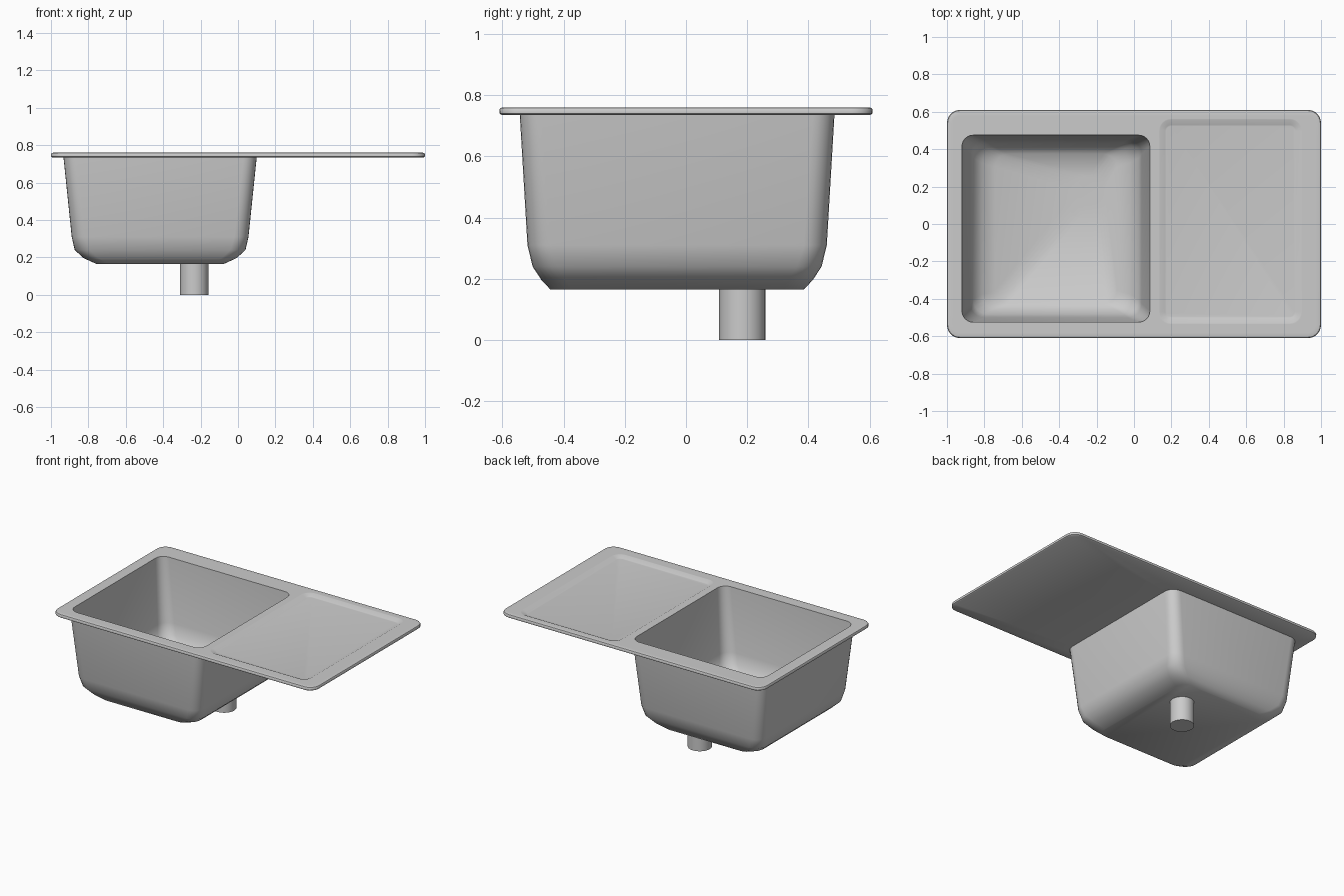
import bpy
import bmesh
import math

if "Cube" in bpy.data.objects:
    bpy.data.objects.remove(bpy.data.objects["Cube"], do_unlink=True)

steel = bpy.data.materials.new("brushed_steel_grey")
steel.use_nodes = True
colour = (0.6, 0.6, 0.6, 1)
steel.diffuse_color = colour
steel.node_tree.nodes["Principled BSDF"].inputs["Base Color"].default_value = colour

CORNER_STEPS = 6


def ring(bm, rect, z, radius, inset_x=0, inset_y=None):
    """Rounded rectangle of vertices; rect is x min, x max, y min, y max."""
    if inset_y is None:
        inset_y = inset_x
    x0, x1 = rect[0] + inset_x, rect[1] - inset_x
    y0, y1 = rect[2] + inset_y, rect[3] - inset_y
    centres = [(x1 - radius, y1 - radius), (x0 + radius, y1 - radius),
               (x0 + radius, y0 + radius), (x1 - radius, y0 + radius)]
    verts = []
    for quarter, (cx, cy) in enumerate(centres):
        for step in range(CORNER_STEPS + 1):
            a = (quarter + step / CORNER_STEPS) * math.pi / 2
            verts.append(bm.verts.new((cx + radius * math.cos(a),
                                       cy + radius * math.sin(a), z)))
    return verts


def skin(bm, rings):
    """Join consecutive rings with quads."""
    for a, b in zip(rings, rings[1:]):
        n = len(a)
        for i in range(n):
            j = (i + 1) % n
            bm.faces.new((a[i], a[j], b[j], b[i]))


def fill_between(bm, loops):
    """Fill a flat sheet bounded by an outer loop and its holes."""
    edges = []
    for loop in loops:
        for a, b in zip(loop, loop[1:] + loop[:1]):
            edges.append(bm.edges.get((a, b)) or bm.edges.new((a, b)))
    bmesh.ops.triangle_fill(bm, edges=edges, use_beauty=True, normal=(0, 0, 1))


def finish(bm, name):
    bmesh.ops.remove_doubles(bm, verts=bm.verts[:], dist=0.0001)
    bmesh.ops.recalc_face_normals(bm, faces=bm.faces[:])
    mesh = bpy.data.meshes.new(name)
    bm.to_mesh(mesh)
    bm.free()
    obj = bpy.data.objects.new(name, mesh)
    mesh.materials.append(steel)
    bpy.context.collection.objects.link(obj)
    bpy.ops.object.select_all(action='DESELECT')
    obj.select_set(True)
    bpy.context.view_layer.objects.active = obj
    bpy.ops.object.shade_smooth_by_angle(angle=math.radians(42))
    return obj


TOP, UNDER, BASE = 0.76, 0.735, 0.165
RIM = (-1, 1, -0.61, 0.61)
OPENING = (-0.92, 0.085, -0.525, 0.475)
OUTER = (-0.933, 0.1, -0.543, 0.485)
BOARD = (0.138, 0.893, -0.53, 0.558)
DRAIN = (-0.31, -0.158, 0.108, 0.26)
DRAIN_R = (DRAIN[1] - DRAIN[0]) / 2

# Bowl profile: height above base, x inset, y inset, corner radius
PROFILE = [(0.145, 0.044, 0.025, 0.075), (0.075, 0.06, 0.042, 0.08),
           (0.032, 0.107, 0.07, 0.08), (0, 0.177, 0.1, 0.07)]

bm = bmesh.new()

# Rounded rim edge, from underside to top
rim = [ring(bm, RIM, z, 0.07 - i, i) for z, i in
       [(UNDER, 0.008), (0.74, 0.001), (0.752, 0), (0.758, 0.004),
        (TOP, 0.012), (TOP, 0.03)]]
skin(bm, rim)

# Shallow draining board pressed into the top
board = [ring(bm, BOARD, z, 0.06 - i, i) for z, i in
         [(TOP, -0.006), (TOP, 0), (0.746, 0.028), (0.745, 0.035)]]
skin(bm, board)
bm.faces.new(board[-1])

# Inside of the bowl, its floor falling gently to the drain
inner = [ring(bm, OPENING, TOP, 0.06)]
inner += [ring(bm, OPENING, BASE + 0.018 + h, r, ix, iy)
          for h, ix, iy, r in PROFILE]
inner.append(ring(bm, DRAIN, BASE + 0.008, DRAIN_R))
skin(bm, inner)
bm.faces.new(inner[-1])

# Outside of the bowl
outer = [ring(bm, OUTER, UNDER, 0.07)]
outer += [ring(bm, OUTER, BASE + h, r, ix, iy) for h, ix, iy, r in PROFILE]
skin(bm, outer)
bm.faces.new(outer[-1])

# Flat deck above and below
fill_between(bm, [rim[-1], board[0], inner[0]])
fill_between(bm, [rim[0], outer[0]])
finish(bm, "sink_body")

# Drain pipe below the bowl
bm = bmesh.new()
pipe = [ring(bm, DRAIN, z, DRAIN_R) for z in (0, BASE + 0.004)]
skin(bm, pipe)
for end in pipe:
    bm.faces.new(end)
finish(bm, "drain_pipe")
